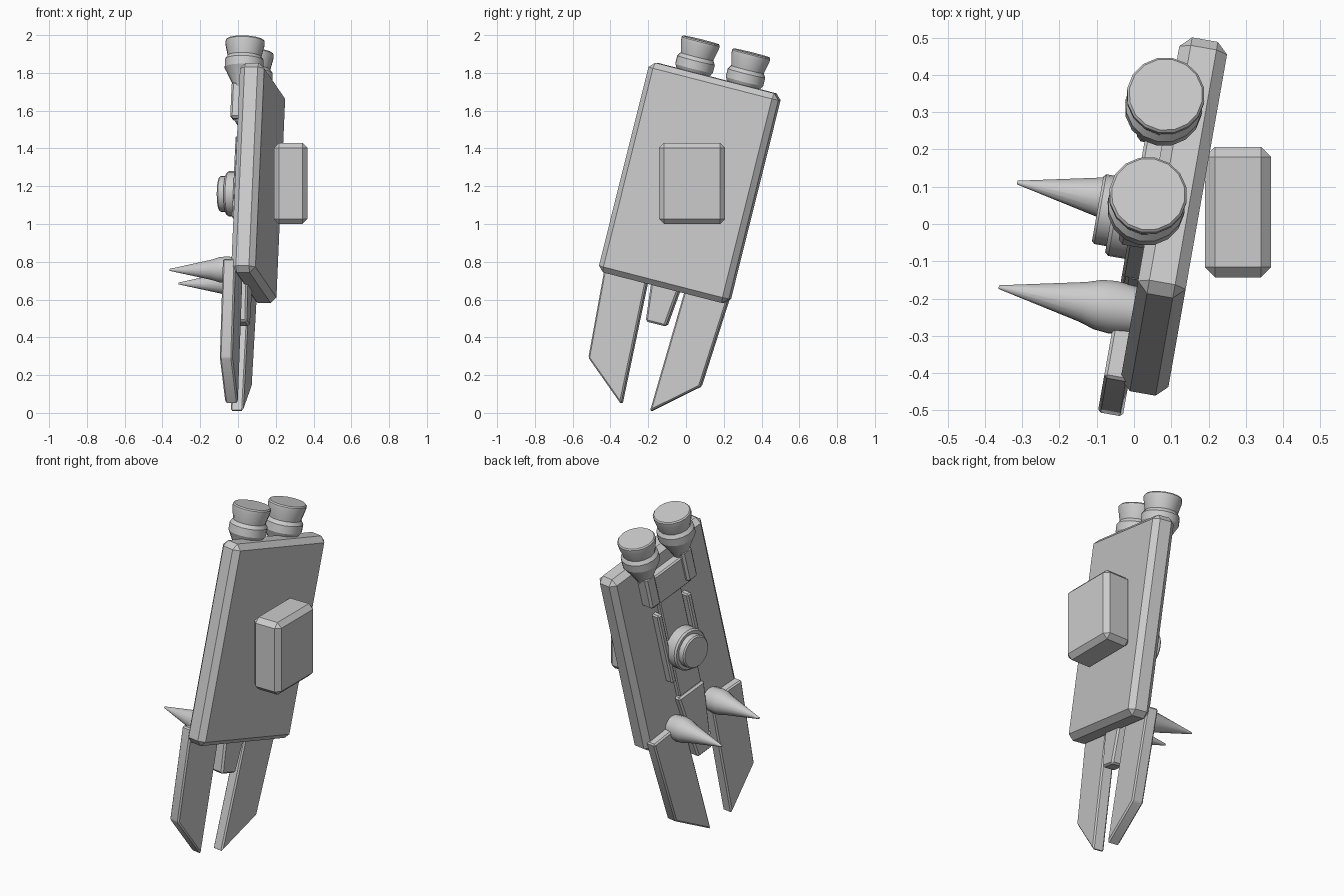
import bpy, bmesh
from math import radians, pi
from mathutils import Matrix, Vector

cube = bpy.data.objects.get("Cube")
if cube:
    bpy.data.objects.remove(cube)

grey = bpy.data.materials.new("light grey")
grey.use_nodes = True
colour = (0.6, 0.6, 0.6, 1)
grey.diffuse_color = colour
grey.node_tree.nodes["Principled BSDF"].inputs["Base Color"].default_value = colour

# Shared tilted frame: x = thickness, y = across the slab, z = along the slab
FRAME = (Matrix.Translation((0.107, 0.02, 1.2175))
         @ Matrix.Rotation(radians(-10), 4, 'Z')
         @ Matrix.Rotation(radians(-14.2), 4, 'X'))


def finish(name, bm, matrix, bevel=0):
    if bevel:
        bmesh.ops.bevel(bm, geom=bm.edges[:], offset=bevel, segments=1,
                        affect='EDGES', clamp_overlap=True)
    bmesh.ops.recalc_face_normals(bm, faces=bm.faces[:])
    mesh = bpy.data.meshes.new(name)
    bm.to_mesh(mesh)
    bm.free()
    mesh.materials.append(grey)
    obj = bpy.data.objects.new(name, mesh)
    bpy.context.collection.objects.link(obj)
    obj.matrix_world = matrix
    bpy.ops.object.select_all(action='DESELECT')
    obj.select_set(True)
    bpy.context.view_layer.objects.active = obj
    bpy.ops.object.shade_smooth_by_angle(angle=radians(30))
    return obj


def box(name, centre, size, bevel, matrix=FRAME):
    bm = bmesh.new()
    bmesh.ops.create_cube(bm, size=1)
    bmesh.ops.scale(bm, vec=size, verts=bm.verts)
    bmesh.ops.translate(bm, vec=centre, verts=bm.verts)
    return finish(name, bm, matrix, bevel)


def plate(name, outline, x0, x1, bevel):
    """Extrude a (y, z) outline from x0 to x1."""
    bm = bmesh.new()
    face = bm.faces.new([bm.verts.new((x0, y, z)) for y, z in outline])
    new = bmesh.ops.extrude_face_region(bm, geom=[face])["geom"]
    bmesh.ops.translate(bm, vec=(x1 - x0, 0, 0),
                        verts=[v for v in new if isinstance(v, bmesh.types.BMVert)])
    return finish(name, bm, FRAME, bevel)


def lathe(name, profile, origin, outward=False, sides=16):
    """Turn (radius, height) rings about z, or about -x when outward."""
    bm = bmesh.new()
    rings = []
    for r, h in profile:
        turn = [Matrix.Rotation(2 * pi * i / sides, 3, 'Z') for i in range(sides)]
        rings.append([bm.verts.new(m @ Vector((r, 0, h))) for m in turn])
    for low, high in zip(rings, rings[1:]):
        for i in range(sides):
            j = (i + 1) % sides
            bm.faces.new((low[i], low[j], high[j], high[i]))
    bm.faces.new(rings[0])
    bm.faces.new(rings[-1])
    local = Matrix.Translation(origin)
    if outward:
        local = local @ Matrix.Rotation(-pi / 2, 4, 'Y')
    return finish(name, bm, FRAME @ local)


# Main slab and the upright pack beside it
box("main_slab", (0, 0, 0), (0.13, 0.72, 1.145), 0.03)
box("side_pack", (0.279, 0.032, 1.215), (0.178, 0.35, 0.43), 0.027, Matrix())

# Raised spine, cross plate and lower prong on the inner face
box("spine_strip", (-0.07, 0, -0.02), (0.045, 0.17, 0.66), 0.006)
box("cross_plate", (-0.075, 0, 0.38), (0.075, 0.3, 0.18), 0.008)
plate("lower_prong", [(-0.1, -0.35), (0.1, -0.35), (0.055, -0.77), (-0.055, -0.77)],
      -0.1, -0.02, 0.01)

# Round hub on the spine
lathe("hub", [(0.12, 0), (0.12, 0.085), (0.112, 0.095), (0.095, 0.095),
              (0.095, 0.128), (0.088, 0.135)], (-0.07, 0, -0.06), True, 24)

# Paired parts, mirrored across the slab
for side, s in (("front", -1), ("back", 1)):
    box(side + "_rail", (-0.08, s * 0.115, 0), (0.06, 0.035, 0.45), 0.008)
    box(side + "_neck", (-0.09, s * 0.145, 0.41), (0.09, 0.075, 0.2), 0.012)
    lathe(side + "_nozzle",
          [(0.04, 0.44), (0.045, 0.48), (0.095, 0.575), (0.104, 0.59), (0.104, 0.635),
           (0.09, 0.655), (0.105, 0.72), (0.105, 0.738), (0.099, 0.745)],
          (-0.078, s * 0.14, 0))
    plate(side + "_blade",
          [(s * y, z) for y, z in ((0.345, -0.5), (0.31, -1.033),
                                   (0.08, -1.228), (0.108, -0.49))],
          -0.11, -0.042, 0.008)
    lathe(side + "_spike",
          [(0.066, -0.04), (0.072, 0.02), (0.068, 0.06), (0.055, 0.1), (0.005, 0.33)],
          (-0.1, s * 0.147, -0.512), True)
